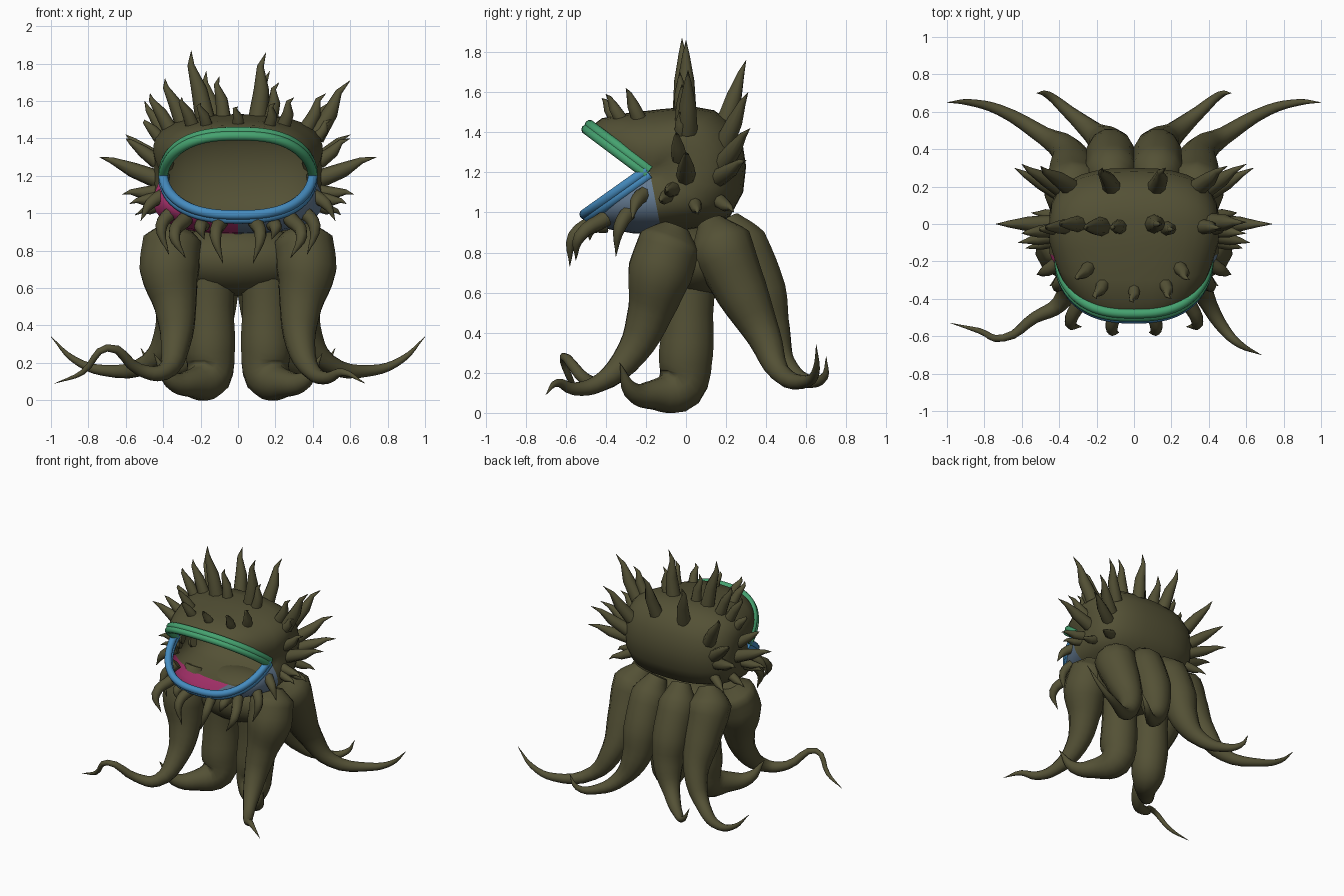
import bpy, bmesh, math
from mathutils import Vector

cube = bpy.data.objects.get("Cube")
if cube:
    bpy.data.objects.remove(cube)


def material(name, rgb):
    m = bpy.data.materials.new(name)
    m.use_nodes = True
    m.diffuse_color = (*rgb, 1)
    m.node_tree.nodes["Principled BSDF"].inputs["Base Color"].default_value = (*rgb, 1)
    return m


OLIVE = material("olive skin", (.088, .082, .036))
GREEN = material("green lip", (.06, .36, .16))
BLUE = material("blue lip", (.06, .26, .52))
PINK = material("pink jaw", (.5, .04, .19))
SLATE = material("slate jaw", (.13, .2, .29))


def add_mesh(name, mesh, mat):
    obj = bpy.data.objects.new(name, mesh)
    bpy.context.collection.objects.link(obj)
    mesh.materials.clear()
    mesh.materials.append(mat)
    for p in mesh.polygons:
        p.use_smooth = True
        p.material_index = 0
    return obj


def tube(name, points, radii, mat=OLIVE, sides=2, steps=4):
    """Smooth tapering tube through the points."""
    curve = bpy.data.curves.new(name, "CURVE")
    curve.dimensions = "3D"
    curve.bevel_depth = 1
    curve.bevel_resolution = sides
    curve.resolution_u = steps
    curve.use_fill_caps = True
    spline = curve.splines.new("BEZIER")
    spline.bezier_points.add(len(points) - 1)
    for bp, co, r in zip(spline.bezier_points, points, radii):
        bp.co = co
        bp.radius = max(r, .001)
        bp.handle_left_type = bp.handle_right_type = "AUTO"
    temp = bpy.data.objects.new("temp", curve)
    bpy.context.collection.objects.link(temp)
    bpy.context.view_layer.update()
    graph = bpy.context.evaluated_depsgraph_get()
    mesh = bpy.data.meshes.new_from_object(temp.evaluated_get(graph))
    bpy.data.objects.remove(temp)
    return add_mesh(name, mesh, mat)


def flip(points, side):
    return [(p[0] * side, *p[1:]) for p in points]


# Head profile in the y-z plane, from the upper lip over the back to the lower lip
HINGE = Vector((0, -.18, 1.2))
PROFILE = [(-.48, 1.425), (-.42, 1.47), (-.3, 1.495), (-.13, 1.515), (.03, 1.53),
           (.14, 1.51), (.22, 1.455), (.28, 1.36), (.3, 1.23), (.285, 1.1),
           (.22, .98), (.08, .92), (-.12, .89), (-.26, .895), (-.38, .915),
           (-.46, .945), (-.49, .98)]
JAW_START = 12
ARC = 24


def head_slice(i):
    """Arch from one mouth corner to the other through profile point i."""
    y, z = PROFILE[i]
    reach = Vector((0, y, z)) - HINGE
    bulge = .52 * min(1, i / 4, (len(PROFILE) - 1 - i) / 4)
    arch = []
    for k in range(ARC + 1):
        a = math.pi * k / ARC
        s, c = math.sin(a), math.cos(a)
        x = math.copysign(abs(c) ** .77, c) * .4 * (1 + bulge * s)
        arch.append(HINGE + reach * s + Vector((x, 0, 0)))
    return arch


def head_part(name, rows, cols, mat):
    bm = bmesh.new()
    grid = [[bm.verts.new(head_slice(i)[k]) for k in cols] for i in rows]
    for a, b in zip(grid, grid[1:]):
        for k in range(len(a) - 1):
            bm.faces.new((a[k], a[k + 1], b[k + 1], b[k]))
    bmesh.ops.remove_doubles(bm, verts=bm.verts, dist=.0005)
    bmesh.ops.recalc_face_normals(bm, faces=bm.faces)
    mesh = bpy.data.meshes.new(name)
    bm.to_mesh(mesh)
    bm.free()
    return add_mesh(name, mesh, mat)


head = head_part("head", range(JAW_START + 1), range(ARC + 1), OLIVE)
jaw_rows = range(JAW_START, len(PROFILE))
head_part("jaw_left", jaw_rows, range(ARC // 2 + 1), SLATE)
head_part("jaw_right", jaw_rows, range(ARC // 2, ARC + 1), PINK)

# Lips, each made of two parallel ridges
for name, row, up, mat in (("upper_lip", 0, 1, GREEN),
                           ("lower_lip", len(PROFILE) - 1, -1, BLUE)):
    for ridge, d in (("inner", -.014), ("outer", .014)):
        shift = Vector((0, .6 * d - .008, .8 * d * up))
        path = [p + shift for p in head_slice(row)]
        tube(f"{name}_{ridge}", path, [.026] * len(path), mat, 3, 2)

# Body hidden between the tops of the tentacles
bm = bmesh.new()
bmesh.ops.create_uvsphere(bm, u_segments=24, v_segments=14, radius=1)
bmesh.ops.scale(bm, vec=(.4, .25, .19), verts=bm.verts)
bmesh.ops.translate(bm, vec=(0, .06, .75), verts=bm.verts)
body = bpy.data.meshes.new("body")
bm.to_mesh(body)
bm.free()
add_mesh("body", body, OLIVE)

# Tentacles: x, y, z, radius along each one
CENTRE = [(.13, .03, .88, .08), (.14, .02, .75, .14), (.15, .01, .5, .13),
          (.15, 0, .3, .14), (.16, -.03, .13, .125), (.25, -.16, .09, .075),
          (.36, -.27, .11, .045), (.45, -.33, .25, 0)]
FRONT = [(.34, -.05, .93, .07), (.35, -.08, .85, .16), (.365, -.13, .7, .165),
         (.335, -.18, .5, .115), (.335, -.27, .3, .08), (.4, -.43, .15, .045)]
OUTER_BACK = [(.28, .12, .95, .07), (.32, .17, .84, .16), (.33, .28, .6, .13),
              (.36, .39, .38, .085), (.48, .47, .2, .05), (.72, .61, .16, .03),
              (.88, .65, .22, .018), (1, .65, .34, 0)]
INNER_BACK = [(.1, .2, .96, .07), (.12, .27, .84, .14), (.125, .37, .6, .135),
              (.14, .42, .4, .105), (.22, .49, .24, .06), (.35, .6, .16, .035),
              (.46, .69, .18, .02), (.52, .7, .28, 0)]
LEFT_TIP = [(.48, -.56, .12, .032), (.56, -.64, .15, .02), (.68, -.7, .09, 0)]
RIGHT_TIP = [(.53, -.5, .165, .032), (.7, -.61, .28, .02),
             (.83, -.57, .15, .015), (.98, -.53, .09, 0)]
for side, label, tip in ((1, "left", LEFT_TIP), (-1, "right", RIGHT_TIP)):
    for name, rows in (("centre", CENTRE), ("front", FRONT + tip),
                       ("outer_back", OUTER_BACK), ("inner_back", INNER_BACK)):
        tube(f"{name}_tentacle_{label}", flip([r[:3] for r in rows], side),
             [r[3] for r in rows], OLIVE, 4, 4)


def spike(name, tip):
    """Thorn standing on the head skin, with a kinked thin end."""
    tip = Vector(tip)
    inward = (Vector((tip.x * .4, tip.y * .3, 1.13)) - tip).normalized()
    hit, base, normal, face = head.ray_cast(tip, inward)
    if not hit:
        base = head.closest_point_on_mesh(tip)[1]
    stem = tip - base
    kink = Vector((.02 * inward.z, 0, .01))
    path = [base - stem.normalized() * .02, base + stem * .4,
            base + stem * .75 + kink, tip]
    r = .025 + stem.length * .08
    tube(name, path, [r, r * .8, r * .35, 0], OLIVE, 2, 1)


# Spike tips: mirrored pairs, then single ones
PAIRS = [(.47, -.02, 1.64), (.5, -.03, 1.5), (.74, 0, 1.3), (.6, -.05, 1.4),
         (.62, -.1, 1.1), (.58, -.13, 1.05), (.55, .06, .99), (.17, .3, 1.76),
         (.5, .31, 1.6), (.6, .32, 1.42), (.64, .3, 1.26), (.5, .24, 1.0),
         (.3, -.3, 1.62), (.2, -.4, 1.59)]
SINGLES = [(-.25, -.02, 1.87), (-.1, -.02, 1.73), (.15, 0, 1.86), (.22, -.03, 1.7),
           (.6, .01, 1.71), (-.39, 0, 1.72), (0, -.42, 1.57)]
for n, (x, y, z) in enumerate(PAIRS):
    spike(f"spike_{n}_left", (x, y, z))
    spike(f"spike_{n}_right", (-x, y, z))
for n, tip in enumerate(SINGLES):
    spike(f"crown_spike_{n}", tip)

# Hooked claws hanging from the lower jaw: base, bend, tip
CLAWS = [[(.09, -.44, .96), (.12, -.56, .88), (.08, -.58, .73)],
         [(.28, -.4, .97), (.34, -.53, .88), (.28, -.55, .76)],
         [(.34, -.27, 1.02), (.41, -.33, .93), (.37, -.35, .78)],
         [(.19, -.4, .94), (.2, -.47, .92), (.18, -.48, .86)],
         [(.39, -.2, 1.1), (.47, -.25, 1.05), (.52, -.27, .96)]]
for n, path in enumerate(CLAWS):
    for side in (1, -1):
        tube(f"claw_{n}_{'left' if side > 0 else 'right'}", flip(path, side),
             [.042, .032, 0], OLIVE, 2, 4)
